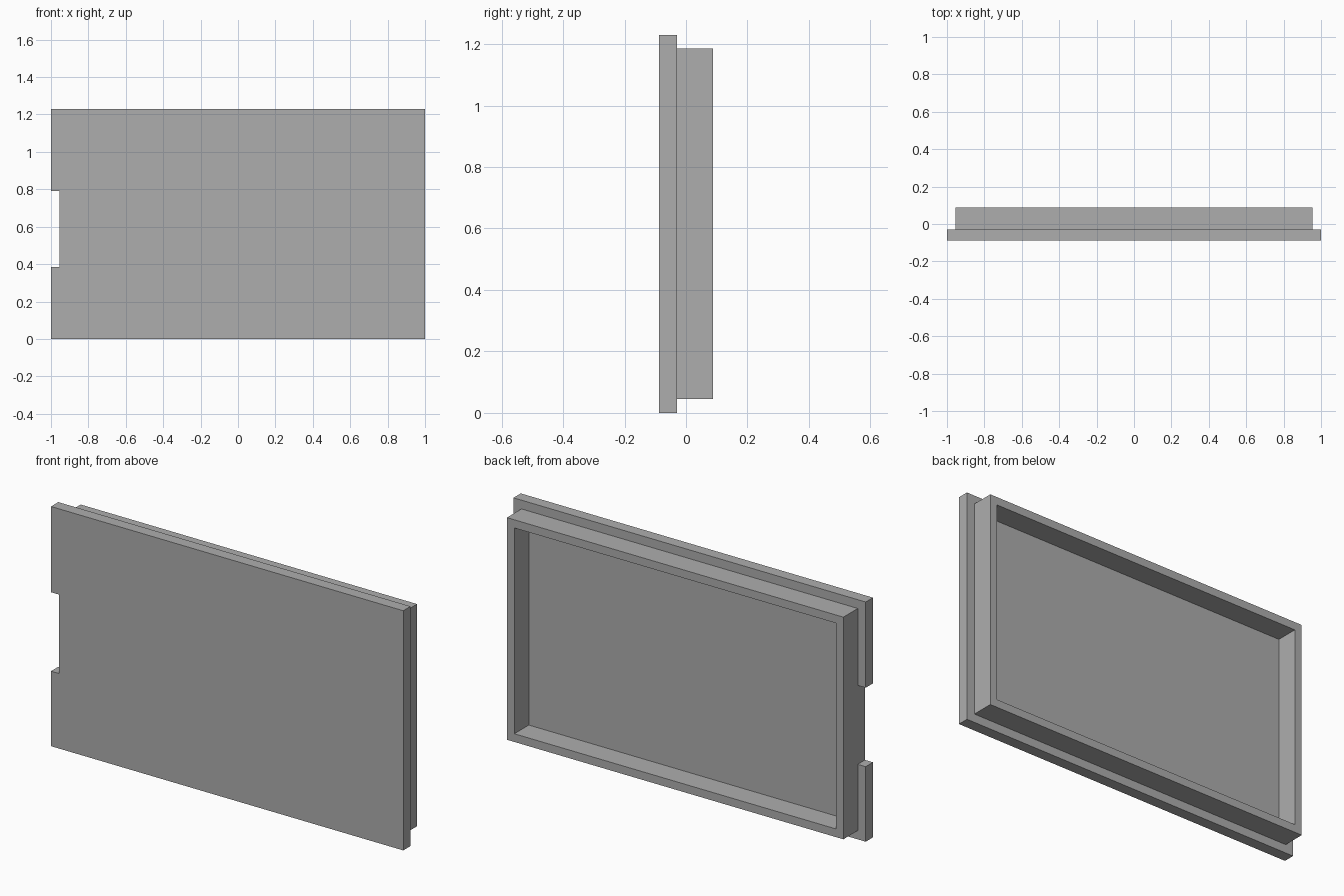
import bpy
import bmesh

if "Cube" in bpy.data.objects:
    bpy.data.objects.remove(bpy.data.objects["Cube"], do_unlink=True)

GREY = (0.42, 0.42, 0.42, 1.0)
grey = bpy.data.materials.new("plain_grey")
grey.use_nodes = True
grey.diffuse_color = GREY
grey.node_tree.nodes["Principled BSDF"].inputs["Base Color"].default_value = GREY

HALF_W, HEIGHT = 1.0, 1.23
FRONT, STEP, BACK = -0.088, -0.029, 0.088   # depth positions
LIP, WALL = 0.045, 0.042                    # panel overhang, rim thickness
NOTCH_LOW, NOTCH_HIGH = 0.385, 0.79


def extrude_profile(name, points, y0, y1):
    """Extrude an x-z outline from y0 to y1."""
    bm = bmesh.new()
    face = bm.faces.new([bm.verts.new((x, y0, z)) for x, z in points])
    result = bmesh.ops.extrude_face_region(bm, geom=[face], use_keep_orig=True)
    moved = [v for v in result["geom"] if isinstance(v, bmesh.types.BMVert)]
    bmesh.ops.translate(bm, verts=moved, vec=(0, y1 - y0, 0))
    return finish(name, bm)


def finish(name, bm):
    bmesh.ops.recalc_face_normals(bm, faces=bm.faces)
    mesh = bpy.data.meshes.new(name)
    bm.to_mesh(mesh)
    bm.free()
    mesh.materials.append(grey)
    obj = bpy.data.objects.new(name, mesh)
    bpy.context.collection.objects.link(obj)
    return obj


def rectangle(inset):
    x, low, high = HALF_W - inset, inset, HEIGHT - inset
    return [(-x, low), (x, low), (x, high), (-x, high)]


# Front panel with a finger notch in its right edge
notch_x = -HALF_W + LIP
panel = rectangle(0) + [(-HALF_W, NOTCH_HIGH), (notch_x, NOTCH_HIGH),
                        (notch_x, NOTCH_LOW), (-HALF_W, NOTCH_LOW)]
extrude_profile("front_panel", panel, FRONT, STEP)

# Hollow rectangular rim standing on the back of the panel
bm = bmesh.new()
loops = [[bm.verts.new((x, y, z)) for x, z in rectangle(inset)]
         for inset, y in ((LIP, STEP), (LIP, BACK),
                          (LIP + WALL, BACK), (LIP + WALL, STEP))]
for a, b in zip(loops, loops[1:]):
    for i in range(4):
        j = (i + 1) % 4
        bm.faces.new((a[i], a[j], b[j], b[i]))
# Close the ring against the panel so it is a solid
for i in range(4):
    j = (i + 1) % 4
    bm.faces.new((loops[3][i], loops[3][j], loops[0][j], loops[0][i]))
finish("back_rim", bm)
